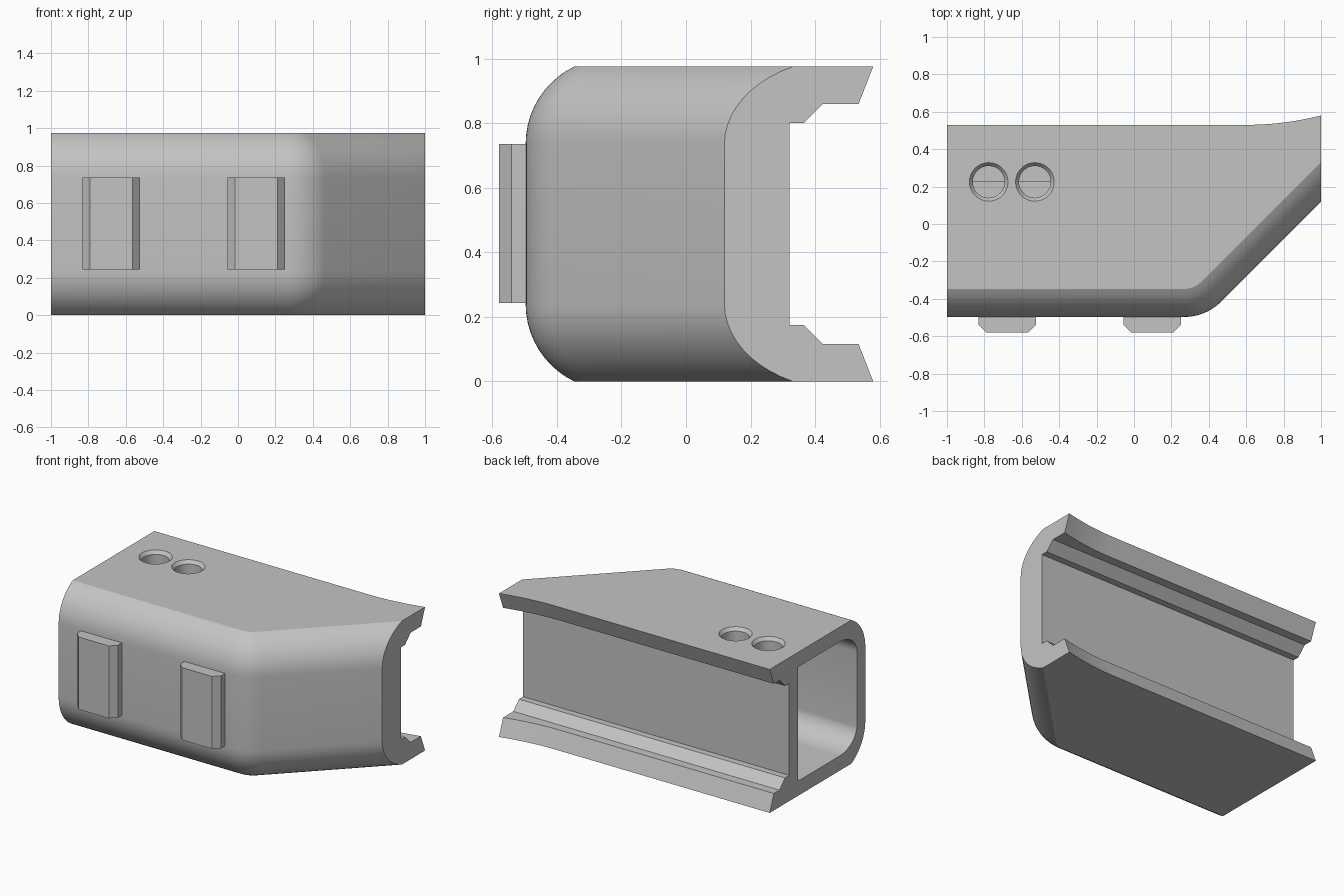
import bpy, bmesh
from math import sin, cos, pi, sqrt, radians

cube = bpy.data.objects.get("Cube")
if cube:
    bpy.data.objects.remove(cube, do_unlink=True)

H = 0.975            # overall height
CX, CY, R = 0.268, -0.217, 0.28   # rounded corner of the front wall in plan
WALL = 0.09
N = 10               # segments per rounded corner

grey = bpy.data.materials.new("plain_grey")
grey.use_nodes = True
GREY = (0.55, 0.55, 0.55, 1)
grey.diffuse_color = GREY
grey.node_tree.nodes["Principled BSDF"].inputs["Base Color"].default_value = GREY


def skin(name, rings):
    """Bridge equal-length rings of points and cap both ends."""
    bm = bmesh.new()
    rows = [[bm.verts.new(p) for p in ring] for ring in rings]
    n = len(rows[0])
    for a, b in zip(rows, rows[1:]):
        for i in range(n):
            j = (i + 1) % n
            bm.faces.new((a[i], a[j], b[j], b[i]))
    bm.faces.new(rows[0])
    bm.faces.new(rows[-1])
    bmesh.ops.recalc_face_normals(bm, faces=bm.faces)
    mesh = bpy.data.meshes.new(name)
    bm.to_mesh(mesh)
    bm.free()
    mesh.materials.append(grey)
    obj = bpy.data.objects.new(name, mesh)
    bpy.context.collection.objects.link(obj)
    return obj


def activate(obj):
    bpy.ops.object.select_all(action="DESELECT")
    obj.select_set(True)
    bpy.context.view_layer.objects.active = obj


def cut(obj, cutter):
    activate(obj)
    mod = obj.modifiers.new("cut", "BOOLEAN")
    mod.operation, mod.solver, mod.object = "DIFFERENCE", "EXACT", cutter
    bpy.ops.object.modifier_apply(modifier=mod.name)
    bpy.data.objects.remove(cutter, do_unlink=True)


def front_path(d, x_start, x_end=None, y_end=None):
    """Plan of the front wall, moved inward by d: straight, bend, slanted end."""
    r = R - d
    pts = [(x_start, CY - r)]
    for i in range(N + 1):
        a = pi / 4 * i / N
        pts.append((CX + r * sin(a), CY - r * cos(a)))
    k = CX - CY + r * sqrt(2)
    pts.append((x_end, x_end - k) if y_end is None else (y_end + k, y_end))
    return pts


def mirrored(upper):
    """Add the lower half of an (offset, height) profile given middle to top."""
    return [(d, H - z) for d, z in reversed(upper)] + upper


# Shell: rounded front profile swept around the bend, grooved rail at the back
ARC, Z0 = 0.267, 0.735
front = mirrored([(ARC * (1 - cos(a)), Z0 + ARC * sin(a))
                  for a in (radians(64) * i / N for i in range(N + 1))])
back = mirrored([(0.32, 0.80), (0.365, 0.80), (0.425, 0.86),
                 (0.485, 0.86), (0.53, H)])[::-1]
back_x = [-1] + [0.6 + 0.4 * i / (N + 1) for i in range(N + 2)]
paths = [front_path(d, -1, x_end=1) for d, z in front]
rings = []
for c, x in enumerate(back_x):
    flare = 0.05 * max(0, (x - 0.6) / 0.4) ** 2
    ring = [(*path[c], z) for path, (d, z) in zip(paths, front)]
    ring += [(x, y + (flare if y > 0.45 else 0), z) for y, z in back]
    rings.append(ring)
shell = skin("shell", rings)

# Hollow inside, open at one end
INNER_Y = 0.225
hollow = mirrored([(WALL + 0.185 * (1 - cos(a)), Z0 + 0.14 * sin(a))
                   for a in (pi / 2 * i / N for i in range(N + 1))])
cut(shell, skin("hollow_cutter",
                [[(x, y, z) for x, y in front_path(d, -1.1, y_end=INNER_Y)] + [(-1.1, INNER_Y, z)]
                 for d, z in hollow]))

# Two countersunk holes in the top
for hx in (-0.777, -0.53):
    steps = [(0.085, 0.86), (0.085, 0.953), (0.103, H), (0.103, 1.05)]
    cut(shell, skin("hole_cutter",
                    [[(hx + r * cos(2 * pi * i / 48), INNER_Y + r * sin(2 * pi * i / 48), z)
                      for i in range(48)] for r, z in steps]))

activate(shell)
bpy.ops.object.shade_smooth_by_angle(angle=radians(20))

# Bevelled pads on the front
for name, px in (("right_front_pad", -0.678), ("left_front_pad", 0.098)):
    half = [(0.153, -0.48), (0.153, -0.54), (0.113, -0.58)]
    outline = half + [(-x, y) for x, y in reversed(half)]
    skin(name, [[(px + x, y, z) for x, y in outline] for z in (0.243, 0.735)])
